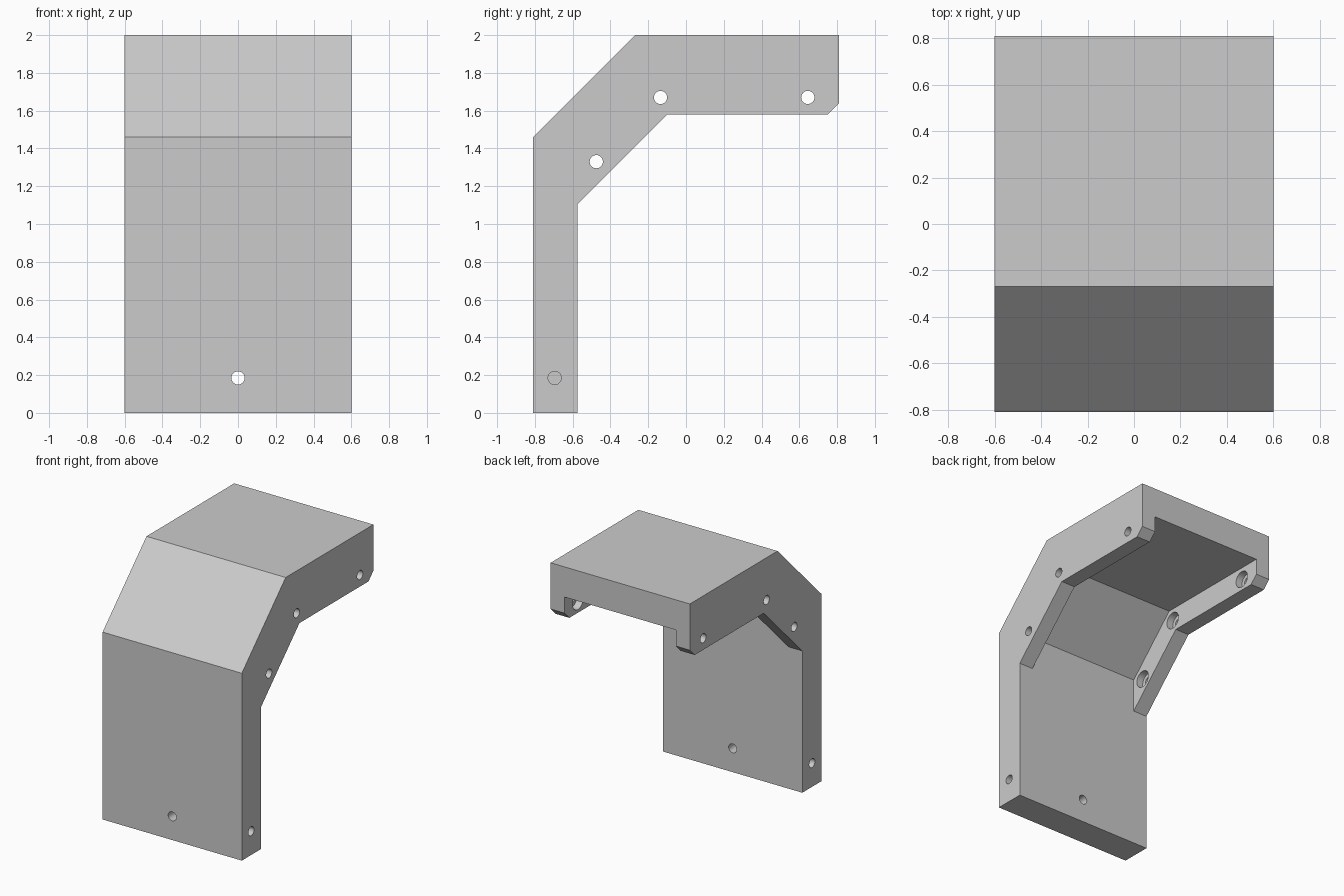
import bpy, bmesh, math
from mathutils import Matrix

if "Cube" in bpy.data.objects:
    bpy.data.objects.remove(bpy.data.objects["Cube"])

W, RIB = 0.6, 0.12          # half width, side rib thickness
WALL_Y = -0.575             # inner face of the upright wall


def add_object(name, bm):
    bmesh.ops.recalc_face_normals(bm, faces=bm.faces)
    mesh = bpy.data.meshes.new(name)
    bm.to_mesh(mesh)
    bm.free()
    ob = bpy.data.objects.new(name, mesh)
    bpy.context.collection.objects.link(ob)
    return ob


def prism(name, profile, half):
    """Side profile (y, z) extruded across x."""
    bm = bmesh.new()
    face = bm.faces.new([bm.verts.new((-half, y, z)) for y, z in profile])
    ext = bmesh.ops.extrude_face_region(bm, geom=[face])
    verts = [v for v in ext["geom"] if isinstance(v, bmesh.types.BMVert)]
    bmesh.ops.translate(bm, verts=verts, vec=(2 * half, 0, 0))
    return add_object(name, bm)


def rod(name, centre, radius, length, axis="X"):
    bm = bmesh.new()
    turn = Matrix.Rotation(math.pi / 2, 4, "Y" if axis == "X" else "X")
    bmesh.ops.create_cone(bm, cap_ends=True, segments=32, radius1=radius,
                          radius2=radius, depth=length,
                          matrix=Matrix.Translation(centre) @ turn)
    return add_object(name, bm)


def cut(body, cutter):
    cutter.hide_render = True
    mod = body.modifiers.new("cut", "BOOLEAN")
    mod.operation, mod.solver, mod.object = "DIFFERENCE", "EXACT", cutter
    bpy.context.view_layer.objects.active = body
    bpy.ops.object.modifier_apply(modifier=mod.name)
    bpy.data.objects.remove(cutter, do_unlink=True)


# Bent bracket body
body = prism("bracket_cover", [
    (-0.81, 0), (-0.81, 1.46), (-0.27, 2), (0.81, 2), (0.81, 1.64),
    (0.75, 1.58), (-0.10, 1.58), (WALL_Y, 1.105), (WALL_Y, 0)], W)

# Pocket between the side ribs
cut(body, prism("pocket_cutter", [
    (WALL_Y, 1.0), (WALL_Y, 1.365), (-0.175, 1.765), (1.0, 1.765), (1.0, 1.0)],
    W - RIB))

# Rib screw holes with counterbores on the inner faces
for y, z in [(-0.475, 1.33), (-0.135, 1.67), (0.645, 1.67)]:
    cut(body, rod("rib_hole_cutter", (0, y, z), 0.035, 1.4))
    cut(body, rod("counterbore_cutter", (0, y, z), 0.065, 2 * (W - RIB) + 0.11))

# Blind holes in both side edges and a through hole in the wall
for side in (-1, 1):
    cut(body, rod("edge_hole_cutter", (side * W, -0.695, 0.185), 0.035, 0.6))
cut(body, rod("wall_hole_cutter", (0, -0.695, 0.185), 0.035, 0.5, "Y"))

# Round hole walls, crisp flat faces
body.select_set(True)
bpy.context.view_layer.objects.active = body
bpy.ops.object.shade_smooth_by_angle(angle=math.radians(30))
